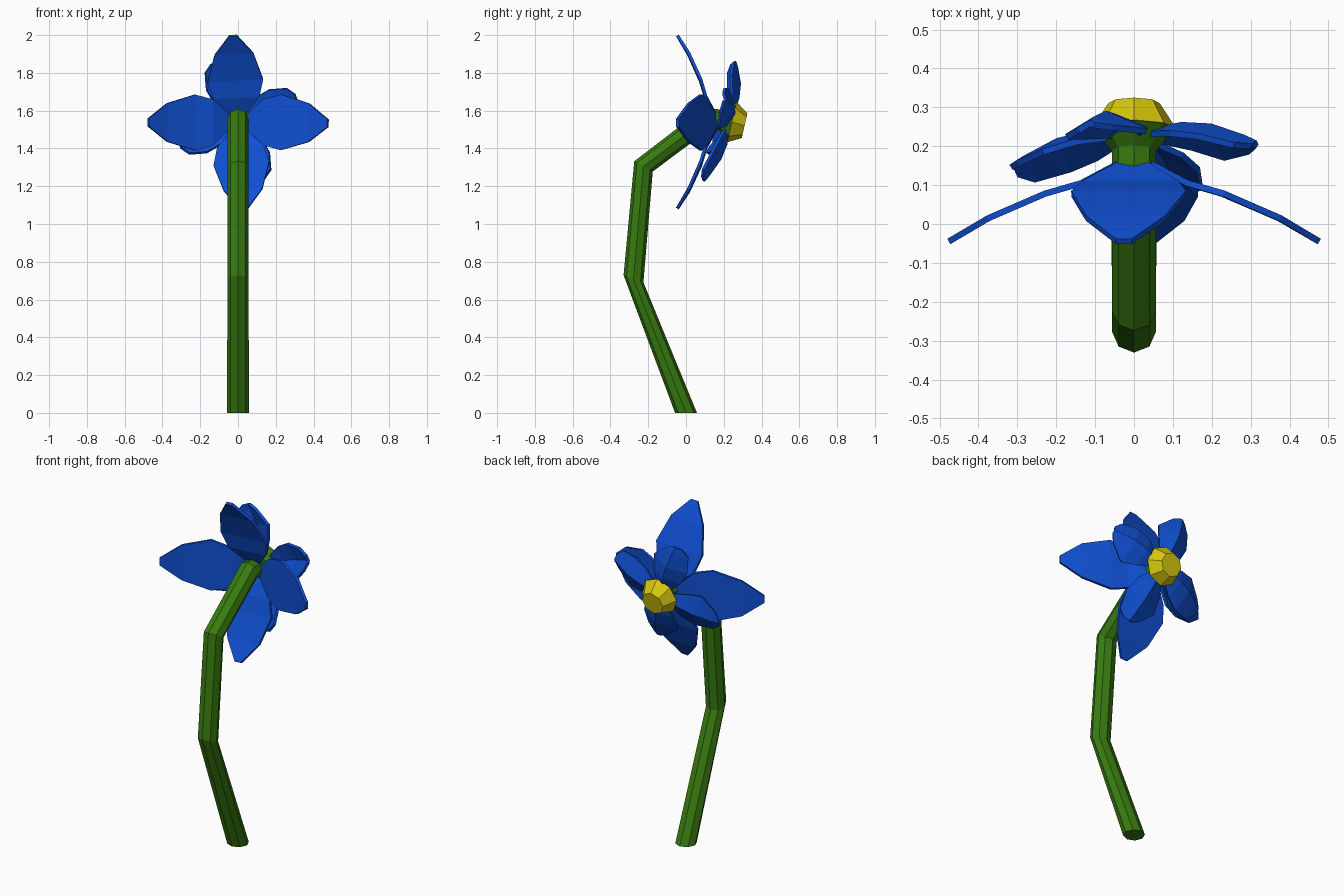
import bpy, bmesh
from math import sin, cos, radians, pi

if "Cube" in bpy.data.objects:
    bpy.data.objects.remove(bpy.data.objects["Cube"])


def material(name, rgb):
    m = bpy.data.materials.new(name)
    m.diffuse_color = (*rgb, 1)
    m.use_nodes = True
    m.node_tree.nodes["Principled BSDF"].inputs["Base Color"].default_value = m.diffuse_color
    return m


BLUE = material("petal_blue", (0.005, 0.08, 0.65))
GREEN = material("stem_green", (0.04, 0.2, 0.005))
YELLOW = material("centre_yellow", (0.68, 0.58, 0.005))


def finish(name, bm, mat):
    bmesh.ops.recalc_face_normals(bm, faces=bm.faces)
    me = bpy.data.meshes.new(name)
    bm.to_mesh(me)
    bm.free()
    me.materials.append(mat)
    ob = bpy.data.objects.new(name, me)
    bpy.context.collection.objects.link(ob)
    return ob


def loft(name, rings, mat, sides=8):
    """Tube through rings given as (y, z, radius, tilt in degrees)."""
    bm = bmesh.new()
    loops = []
    for y, z, r, tilt in rings:
        t = radians(tilt)
        loops.append([bm.verts.new((r * cos(a), y + r * sin(a) * cos(t), z + r * sin(a) * sin(t)))
                      for a in (2 * pi * i / sides for i in range(sides))])
    for p, q in zip(loops, loops[1:]):
        for i in range(sides):
            j = (i + 1) % sides
            bm.faces.new((p[i], p[j], q[j], q[i]))
    bm.faces.new(loops[0])
    bm.faces.new(loops[-1])
    return finish(name, bm, mat)


def petal(name, angle, rows, cz, fold=0.0, lean=0.0):
    """Rows are (distance from centre, left width, right width, y)."""
    bm = bmesh.new()
    a = radians(angle)
    grid = []
    for r, wl, wr, y in rows:
        row = []
        for s in ((wl, 0, -wr) if fold else (wl, -wr)):
            x, z = r * cos(a) - s * sin(a), r * sin(a) + s * cos(a)
            row.append(bm.verts.new((x, y - fold * abs(s) + lean * z, cz + z)))
        grid.append(row)
    for p, q in zip(grid, grid[1:]):
        for i in range(len(p) - 1):
            bm.faces.new((p[i], p[i + 1], q[i + 1], q[i]))
    ob = finish(name, bm, BLUE)
    mod = ob.modifiers.new("thickness", "SOLIDIFY")
    mod.thickness = 0.016
    mod.offset = 0


# Bent stem
loft("stem", [(0, 0, 0.058, 0), (-0.278, 0.71, 0.056, -20), (-0.225, 1.305, 0.056, -29),
              (0.105, 1.555, 0.057, -72), (0.2, 1.55, 0.057, -95)], GREEN)

# Green cup and yellow centre
loft("flower_cup", [(0.18, 1.55, 0.05, -100), (0.243, 1.54, 0.105, -103)], GREEN)
loft("flower_centre", [(0.243, 1.54, 0.11, -103), (0.31, 1.52, 0.067, -103)], YELLOW)

# Four swept-back outer petals
outer = [(0.04, 0.035, 0.035, 0.155), (0.13, 0.125, 0.12, 0.105), (0.22, 0.15, 0.145, 0.078),
         (0.36, 0.105, 0.10, 0.015), (0.458, 0.022, 0.018, -0.045)]
for n, ang in enumerate((-1, 93, 180, -86)):
    rows = [(r * (1.04 if n % 2 == 0 else 1), wl, wr, y) for r, wl, wr, y in outer]
    petal(f"outer_petal_{n + 1}", ang, rows, 1.54)

# Four ridged inner petals, leaning with the flower face
inner = [(0.04, 0.03, 0.03, 0.235), (0.13, 0.085, 0.08, 0.243), (0.21, 0.10, 0.11, 0.232),
         (0.30, 0.075, 0.05, 0.195), (0.332, 0.03, 0.012, 0.178)]
for n in range(4):
    petal(f"inner_petal_{n + 1}", 20 + 90 * n, inner, 1.545, fold=0.5, lean=0.26)
